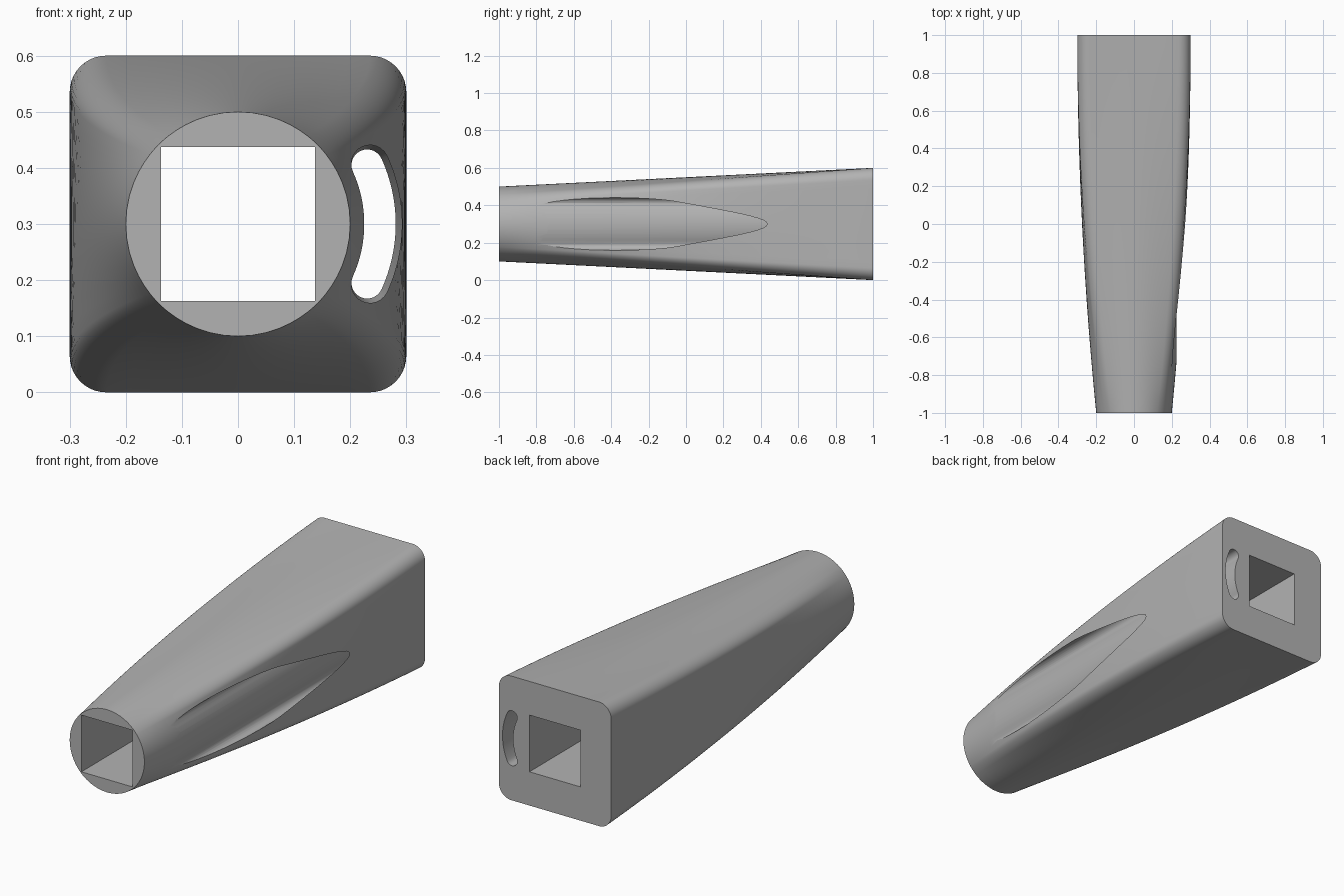
import bpy, bmesh
from math import sin, cos, pi, radians, hypot

if "Cube" in bpy.data.objects:
    bpy.data.objects.remove(bpy.data.objects["Cube"], do_unlink=True)

MID_Z = 0.3
grey = bpy.data.materials.new("plain grey")
grey.use_nodes = True
grey.diffuse_color = (0.45, 0.45, 0.45, 1)
grey.node_tree.nodes["Principled BSDF"].inputs["Base Color"].default_value = (0.45, 0.45, 0.45, 1)


def loft(name, sections):
    """Closed solid through (y, [(x, z), ...]) sections with equal point counts."""
    bm = bmesh.new()
    rings = [[bm.verts.new((x, y, MID_Z + z)) for x, z in pts] for y, pts in sections]
    n = len(rings[0])
    for a, b in zip(rings, rings[1:]):
        for i in range(n):
            j = (i + 1) % n
            bm.faces.new((a[i], a[j], b[j], b[i]))
    bm.faces.new(rings[0])
    bm.faces.new(rings[-1])
    bmesh.ops.recalc_face_normals(bm, faces=bm.faces)
    mesh = bpy.data.meshes.new(name)
    bm.to_mesh(mesh)
    bm.free()
    mesh.materials.append(grey)
    obj = bpy.data.objects.new(name, mesh)
    bpy.context.collection.objects.link(obj)
    return obj


def rounded_square(half, radius, arc_steps=10, flat_steps=12):
    """Outline with evenly divided flats between the corner arcs."""
    c = half - radius
    pts = []
    for k in range(4):
        turn = k * pi / 2
        ca, sa = round(cos(turn)), round(sin(turn))
        side = [(half, -c + 2 * c * i / flat_steps) for i in range(flat_steps)]
        side += [(c + radius * cos(a), c + radius * sin(a))
                 for a in (pi / 2 * i / arc_steps for i in range(arc_steps))]
        pts += [(x * ca - z * sa, x * sa + z * ca) for x, z in side]
    return pts


def arc_slot(inner, outer, half_angle, steps=24, cap_steps=12):
    """Curved slot with round ends, centred on the long axis."""
    mid, r = (inner + outer) / 2, (outer - inner) / 2
    pts = []
    for sign, rad in ((1, outer), (-1, inner)):
        for i in range(steps):
            a = sign * half_angle * (2 * i / steps - 1)
            pts.append((rad * cos(a), rad * sin(a)))
        end = sign * half_angle
        start = end if sign > 0 else end + pi
        for i in range(cap_steps):
            a = start + pi * i / cap_steps
            pts.append((mid * cos(end) + r * cos(a), mid * sin(end) + r * sin(a)))
    return pts


# Body: round front end swelling into a rounded square back end
square = rounded_square(0.3, 0.065)
sections = []
STEPS = 32
for s in range(STEPS + 1):
    t = s / STEPS
    tx = 1 - (1 - t) ** 2
    ring = []
    for x, z in square:
        k = 0.2 / hypot(x, z)
        ring.append((x * (k + (1 - k) * tx), z * (k + (1 - k) * t)))
    sections.append((2 * t - 1, ring))
body = loft("tapered_body", sections)

# Cutters: straight square bore and curved side channel
h = 0.137
bore_outline = [(h, -h), (h, h), (-h, h), (-h, -h)]
bore = loft("square_bore_cutter", [(-1.1, bore_outline), (1.1, bore_outline)])
angle = radians(24.5)
wide, narrow = arc_slot(0.225, 0.292, angle), arc_slot(0.225, 0.281, angle)
channel = loft("side_channel_cutter", [(-1.1, wide), (0.5, wide), (1.0, narrow), (1.1, narrow)])

bpy.ops.object.select_all(action='DESELECT')
body.select_set(True)
bpy.context.view_layer.objects.active = body
for cutter in (bore, channel):
    cutter.hide_render = True
    mod = body.modifiers.new(cutter.name, 'BOOLEAN')
    mod.operation = 'DIFFERENCE'
    mod.solver = 'EXACT'
    mod.object = cutter
    bpy.ops.object.modifier_apply(modifier=mod.name)
    bpy.data.objects.remove(cutter, do_unlink=True)

bpy.ops.object.shade_smooth_by_angle(angle=radians(30))
